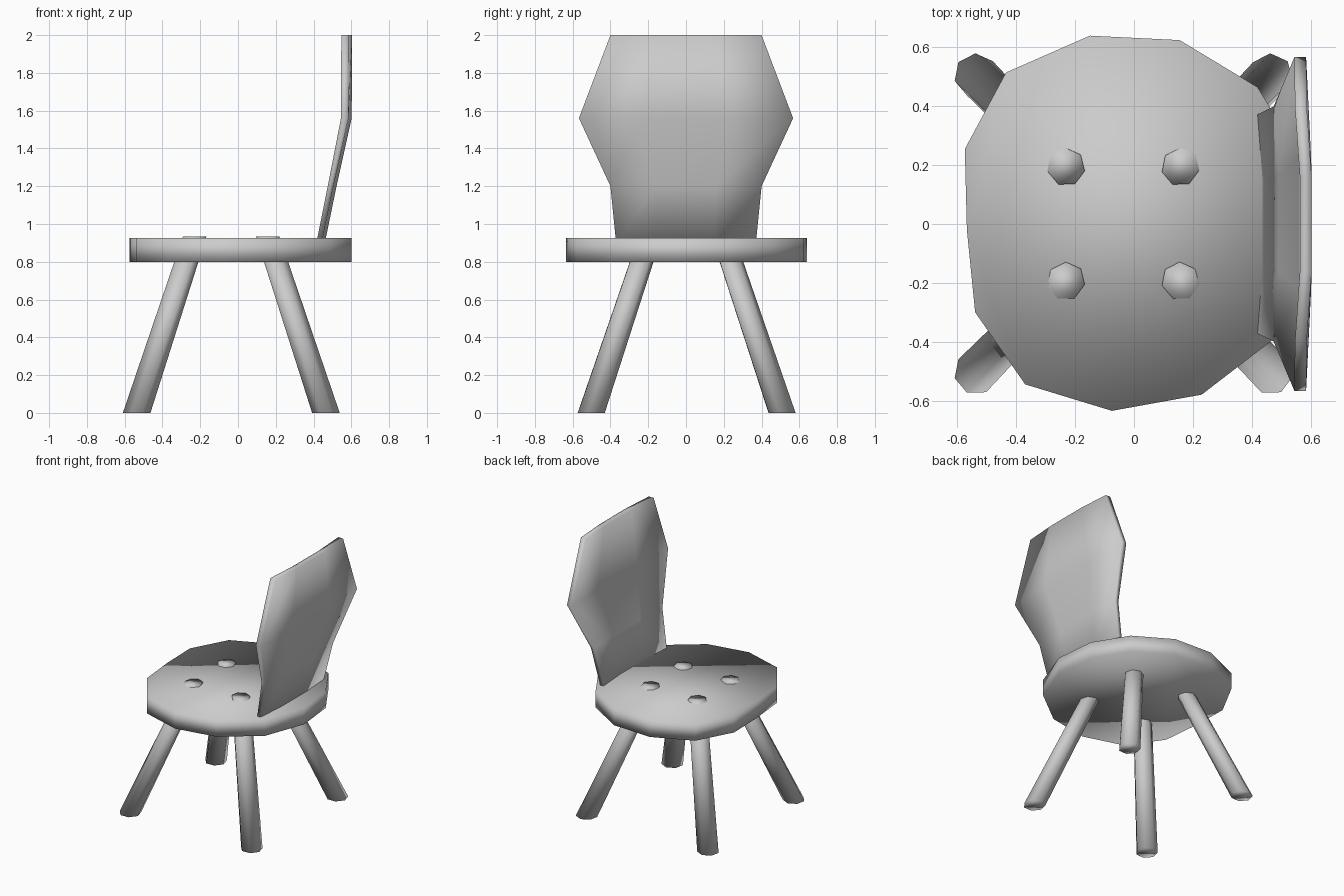
import bpy, bmesh
from math import cos, sin, pi

if "Cube" in bpy.data.objects:
    bpy.data.objects.remove(bpy.data.objects["Cube"])


def finish(name, bm):
    bmesh.ops.recalc_face_normals(bm, faces=bm.faces)
    for f in bm.faces:
        f.smooth = True
    me = bpy.data.meshes.new(name)
    bm.to_mesh(me)
    bm.free()
    ob = bpy.data.objects.new(name, me)
    bpy.context.collection.objects.link(ob)
    return ob


def prism(name, lower, upper):
    """Closed solid between two matching rings of points."""
    bm = bmesh.new()
    a = [bm.verts.new(p) for p in lower]
    b = [bm.verts.new(p) for p in upper]
    n = len(a)
    bm.faces.new(a)
    bm.faces.new(b)
    for i in range(n):
        j = (i + 1) % n
        bm.faces.new((a[i], a[j], b[j], b[i]))
    return finish(name, bm)


# Seat: irregular hand-cut slab
outline = [(-0.15, 0.64), (0.155, 0.625), (0.42, 0.465), (0.57, 0.22),
           (0.60, -0.08), (0.49, -0.38), (0.23, -0.58), (-0.075, -0.635),
           (-0.37, -0.545), (-0.54, -0.30), (-0.568, -0.02),
           (-0.575, 0.255), (-0.435, 0.515)]
prism("seat", [(x, y, 0.80) for x, y in outline],
      [(x, y, 0.925) for x, y in outline])


# Legs: splayed seven-sided pegs whose ends show through the seat
def ring(cx, cy, z, r):
    return [(cx + r * cos(2 * pi * i / 7 + 0.7),
             cy + r * sin(2 * pi * i / 7 + 0.7), z) for i in range(7)]


for side, fx, tx in (("left", -0.537, -0.23), ("right", 0.465, 0.157)):
    for end, s in (("front", -1), ("back", 1)):
        prism(f"{end}_{side}_leg", ring(fx, s * 0.505, 0, 0.075),
              ring(tx, s * 0.193, 0.933, 0.064))

# Backrest: (height, half width, front x at the edge, thickness) per row
rows = [(0.90, 0.37, 0.415, 0.028), (1.20, 0.40, 0.475, 0.030),
        (1.56, 0.567, 0.545, 0.040), (2.0, 0.40, 0.547, 0.040)]
cols = (-1, -0.4, 0.4, 1)
bm = bmesh.new()
front, rear = [], []
for z, w, x, t in rows:
    bow = [0.02 * (1 - c * c) for c in cols]
    front.append([bm.verts.new((x + b, c * w, z)) for c, b in zip(cols, bow)])
    rear.append([bm.verts.new((x + t + b, c * w, z)) for c, b in zip(cols, bow)])
for grid in (front, rear):
    for r in range(len(rows) - 1):
        for c in range(len(cols) - 1):
            bm.faces.new((grid[r][c], grid[r][c + 1],
                          grid[r + 1][c + 1], grid[r + 1][c]))
for r in (0, -1):
    for c in range(len(cols) - 1):
        bm.faces.new((front[r][c], front[r][c + 1], rear[r][c + 1], rear[r][c]))
for c in (0, -1):
    for r in range(len(rows) - 1):
        bm.faces.new((front[r][c], front[r + 1][c], rear[r + 1][c], rear[r][c]))
finish("backrest", bm)
